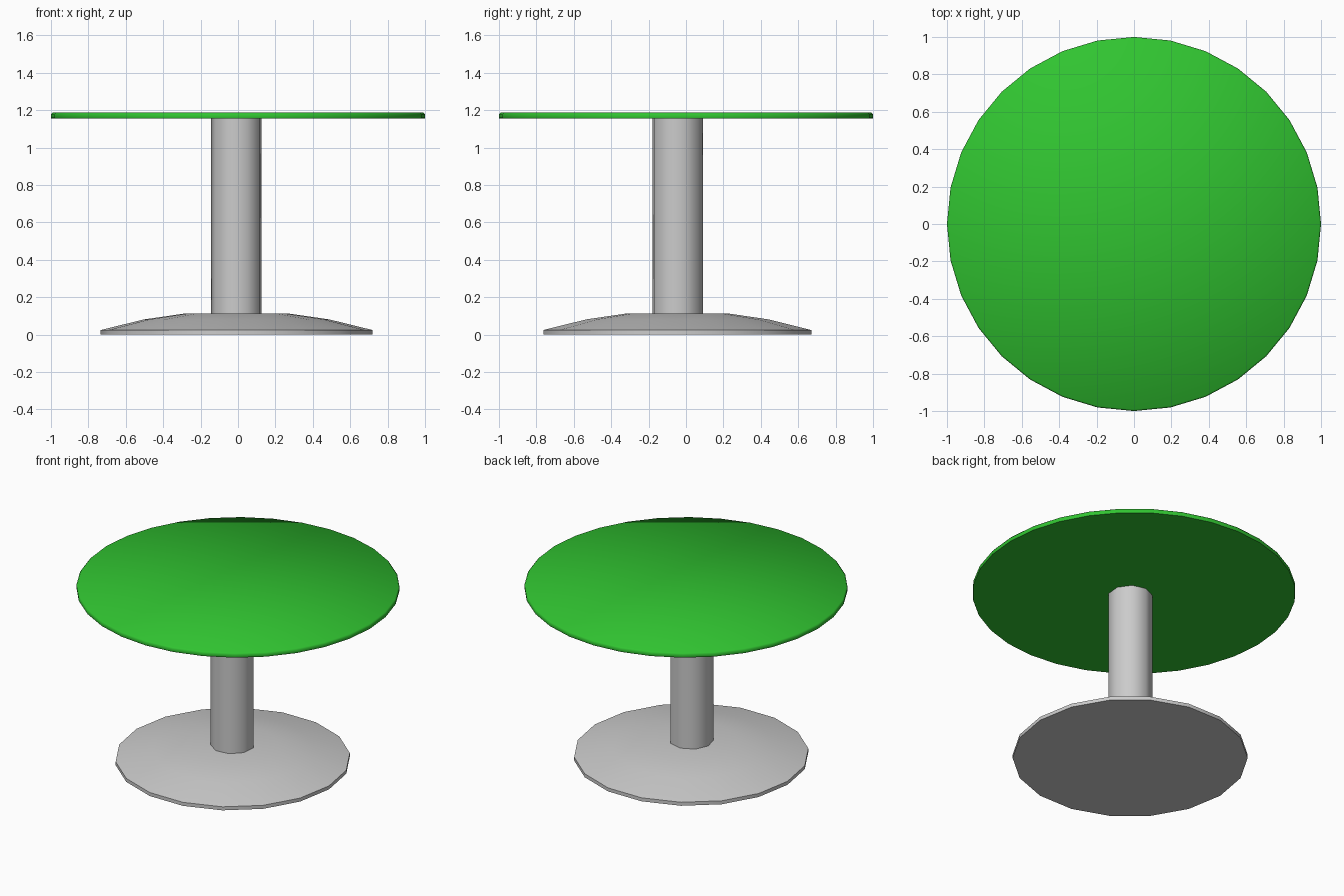
import bpy, bmesh, math

if "Cube" in bpy.data.objects:
    bpy.data.objects.remove(bpy.data.objects["Cube"])


def lathe(name, profile, sides, center=(0, 0), phase=0.0, smooth=60):
    """Turn (radius, z) points around a vertical axis; radius 0 makes a pole."""
    bm = bmesh.new()
    rings = []
    for r, z in profile:
        if r == 0:
            rings.append([bm.verts.new((0, 0, z))] * sides)
        else:
            angles = [math.radians(phase) + math.tau * i / sides for i in range(sides)]
            rings.append([bm.verts.new((r * math.cos(a), r * math.sin(a), z)) for a in angles])
    for low, high in zip(rings, rings[1:]):
        for i in range(sides):
            j = (i + 1) % sides
            corners = [low[i], low[j], high[j], high[i]]
            bm.faces.new(list(dict.fromkeys(corners)))
    # Flat cap on any open end
    for ring in (rings[0], rings[-1]):
        if ring[0] is not ring[1]:
            bm.faces.new(ring)
    bmesh.ops.recalc_face_normals(bm, faces=bm.faces[:])
    mesh = bpy.data.meshes.new(name)
    bm.to_mesh(mesh)
    bm.free()
    obj = bpy.data.objects.new(name, mesh)
    obj.location = (center[0], center[1], 0)
    bpy.context.collection.objects.link(obj)
    bpy.ops.object.select_all(action='DESELECT')
    obj.select_set(True)
    bpy.context.view_layer.objects.active = obj
    bpy.ops.object.shade_smooth_by_angle(angle=math.radians(smooth))
    return obj


AXIS = (-0.0075, -0.046)  # the foot sits slightly off the tabletop centre

# Shallow domed foot
lathe("base", [(0.727, 0), (0.727, 0.024), (0.495, 0.081), (0.28, 0.112), (0, 0.112)],
      18, AXIS)

# Column
lathe("column", [(0.138, 0.10), (0.138, 1.16)], 9, AXIS, phase=15)

# Round tabletop with softened upper rim
top = lathe("tabletop", [(0.998, 1.154), (1.0, 1.158), (1.0, 1.176), (0.992, 1.186), (0, 1.186)], 32)
green = bpy.data.materials.new("green")
green.diffuse_color = (0.03, 0.55, 0.03, 1)
green.use_nodes = True
green.node_tree.nodes["Principled BSDF"].inputs["Base Color"].default_value = green.diffuse_color
top.data.materials.append(green)
